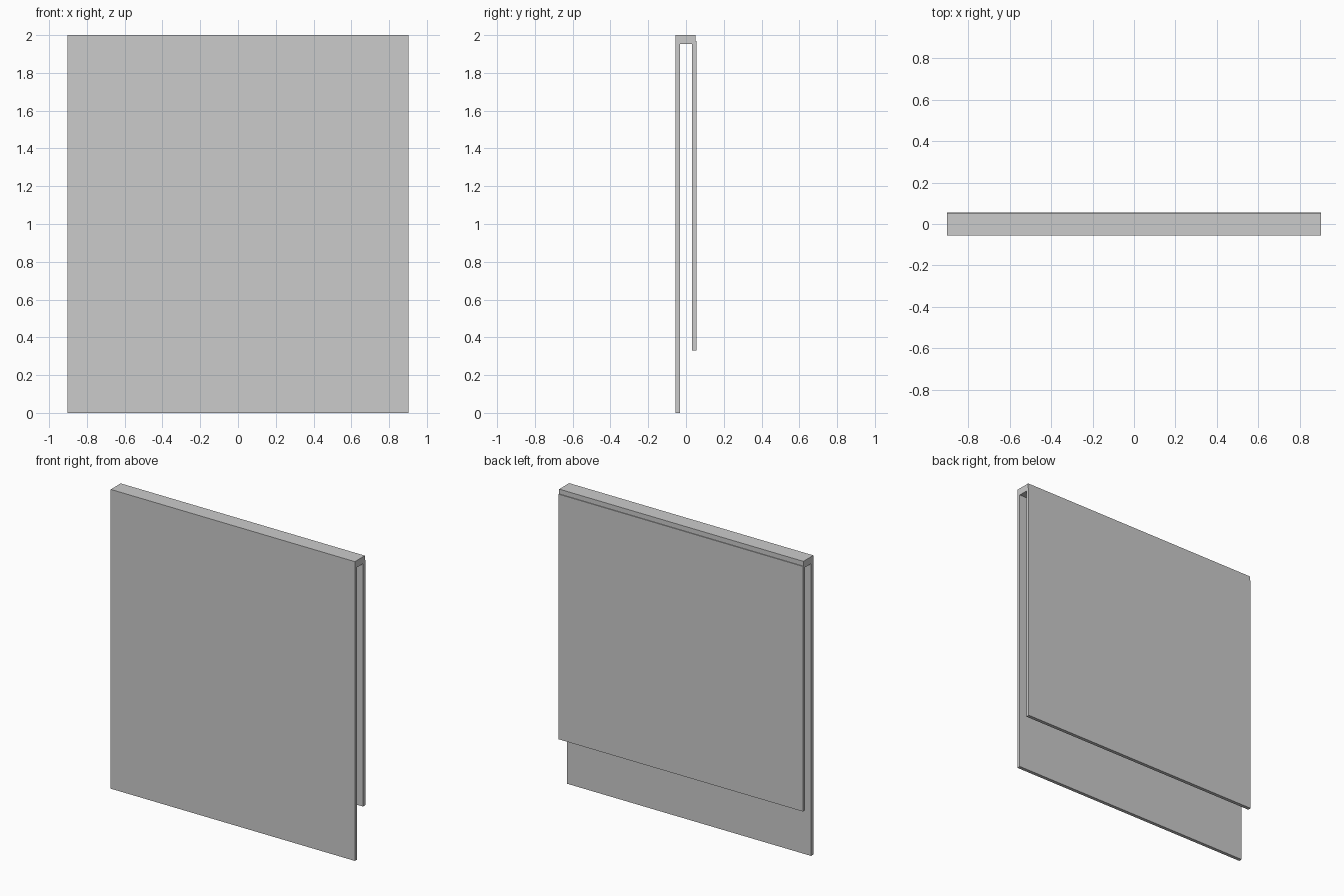
import bpy

if "Cube" in bpy.data.objects:
    bpy.data.objects.remove(bpy.data.objects["Cube"])

WIDTH = 1.805


def slab(name, y0, y1, z0, z1):
    """Full-width box spanning the given depth and height."""
    bpy.ops.mesh.primitive_cube_add(size=1, location=(0, (y0 + y1) / 2, (z0 + z1) / 2))
    obj = bpy.context.object
    obj.name = name
    obj.scale = (WIDTH, y1 - y0, z1 - z0)
    bpy.ops.object.transform_apply(location=False, rotation=False, scale=True)
    return obj


# Long front sheet, flush with the front of the top rail
slab("front_panel", -0.055, -0.032, 0.0, 1.953)
# Top rail joining both sheets
slab("top_rail", -0.055, 0.05, 1.953, 2.0)
# Shorter back sheet, standing slightly proud of the rail
slab("back_panel", 0.032, 0.055, 0.33, 1.968)
